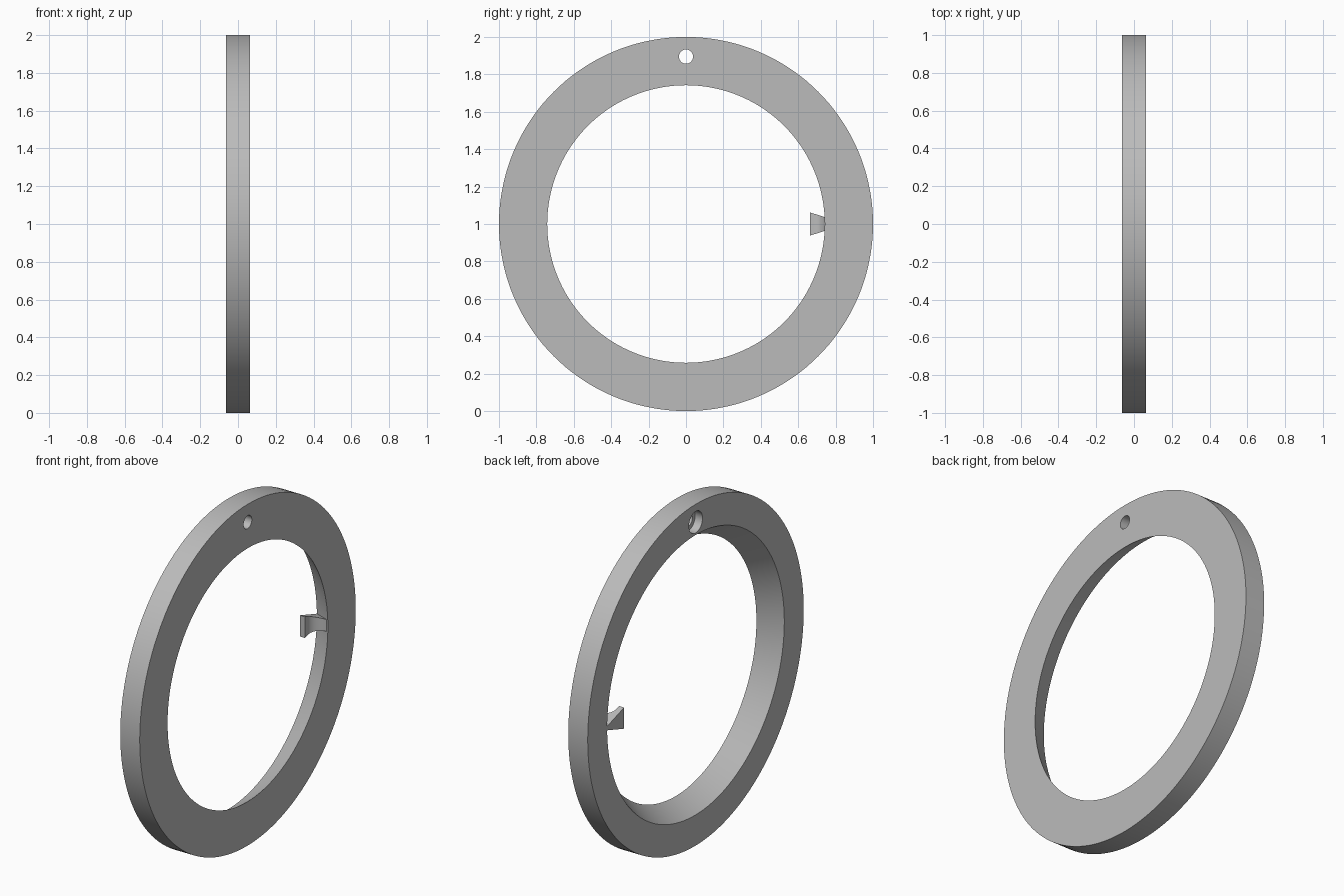
import bpy, bmesh, math
from mathutils import Matrix, Vector

if "Cube" in bpy.data.objects:
    bpy.data.objects.remove(bpy.data.objects["Cube"])

HALF = 0.063        # half thickness along x
R_OUT, R_FRONT, R_BACK = 1.0, 0.742, 0.82
HOLE_R = 0.895      # distance of the screw holes from the axis

grey = bpy.data.materials.new("light grey")
grey.use_nodes = True
colour = (0.5, 0.5, 0.5, 1)
grey.diffuse_color = colour
grey.node_tree.nodes["Principled BSDF"].inputs["Base Color"].default_value = colour


def make_object(name, bm):
    bmesh.ops.recalc_face_normals(bm, faces=bm.faces)
    mesh = bpy.data.meshes.new(name)
    bm.to_mesh(mesh)
    bm.free()
    mesh.materials.append(grey)
    obj = bpy.data.objects.new(name, mesh)
    bpy.context.collection.objects.link(obj)
    return obj


def revolve(name, profile, steps, centre_z):
    """Spin a closed (x, radius) profile about the x axis."""
    bm = bmesh.new()
    rings = []
    for i in range(steps):
        turn = Matrix.Rotation(2 * math.pi * i / steps, 3, 'X')
        rings.append([bm.verts.new(turn @ Vector((x, 0, r)) + Vector((0, 0, centre_z)))
                      for x, r in profile])
    n = len(profile)
    for i in range(steps):
        a, b = rings[i], rings[(i + 1) % steps]
        for j in range(n):
            k = (j + 1) % n
            bm.faces.new((a[j], a[k], b[k], b[j]))
    return make_object(name, bm)


def smooth(obj):
    bpy.ops.object.select_all(action='DESELECT')
    obj.select_set(True)
    bpy.context.view_layer.objects.active = obj
    bpy.ops.object.shade_smooth_by_angle(angle=math.radians(25))


# Ring with a conical bore, wider at the -x side
ring = revolve("ring", [(-HALF, R_BACK), (-HALF, R_OUT), (HALF, R_OUT), (HALF, R_FRONT)], 144, 1)

# Counterbored screw holes at top and bottom
for sign in (-1, 1):
    z = 1 + sign * HOLE_R
    for radius, start, end in ((0.038, -0.2, 0.2), (0.063, -0.2, -0.015)):
        bm = bmesh.new()
        bmesh.ops.create_cone(bm, cap_ends=True, segments=32, radius1=radius,
                              radius2=radius, depth=end - start)
        bm.transform(Matrix.Translation(((start + end) / 2, 0, z))
                     @ Matrix.Rotation(math.pi / 2, 4, 'Y'))
        cutter = make_object("hole_cutter", bm)
        cutter.hide_render = True
        cut = ring.modifiers.new("hole", 'BOOLEAN')
        cut.operation, cut.solver, cut.object = 'DIFFERENCE', 'EXACT', cutter
        bpy.context.view_layer.objects.active = ring
        bpy.ops.object.modifier_apply(modifier=cut.name)
        bpy.data.objects.remove(cutter)
smooth(ring)

# Locating tab: a plate that narrows toward the ring, with a curved fillet into the bore
TIP, PLATE_X, FILLET_X = 0.663, -0.031, 0.05
section = [(-HALF, TIP), (PLATE_X, TIP)]
for i in range(9):
    t = math.pi / 2 * i / 8
    section.append((FILLET_X - (FILLET_X - PLATE_X) * math.cos(t),
                    0.685 + 0.063 * math.sin(t)))
# Cosine and sine trace the arc; reverse the bulge so that it stays concave
section[2:] = [(PLATE_X + (FILLET_X - PLATE_X) * (1 - math.cos(math.pi / 2 * i / 8)),
                0.685 + 0.063 * math.sin(math.pi / 2 * i / 8)) for i in range(9)]
section += [(FILLET_X, 0.76), (-HALF, 0.825)]

bm = bmesh.new()
sides = []
for sign in (-1, 1):
    sides.append([bm.verts.new((x, y, 1 + sign * (0.062 - 0.32 * (y - TIP)))) for x, y in section])
    bm.faces.new(sides[-1])
for j in range(len(section)):
    k = (j + 1) % len(section)
    bm.faces.new((sides[0][j], sides[0][k], sides[1][k], sides[1][j]))
smooth(make_object("locating_tab", bm))
